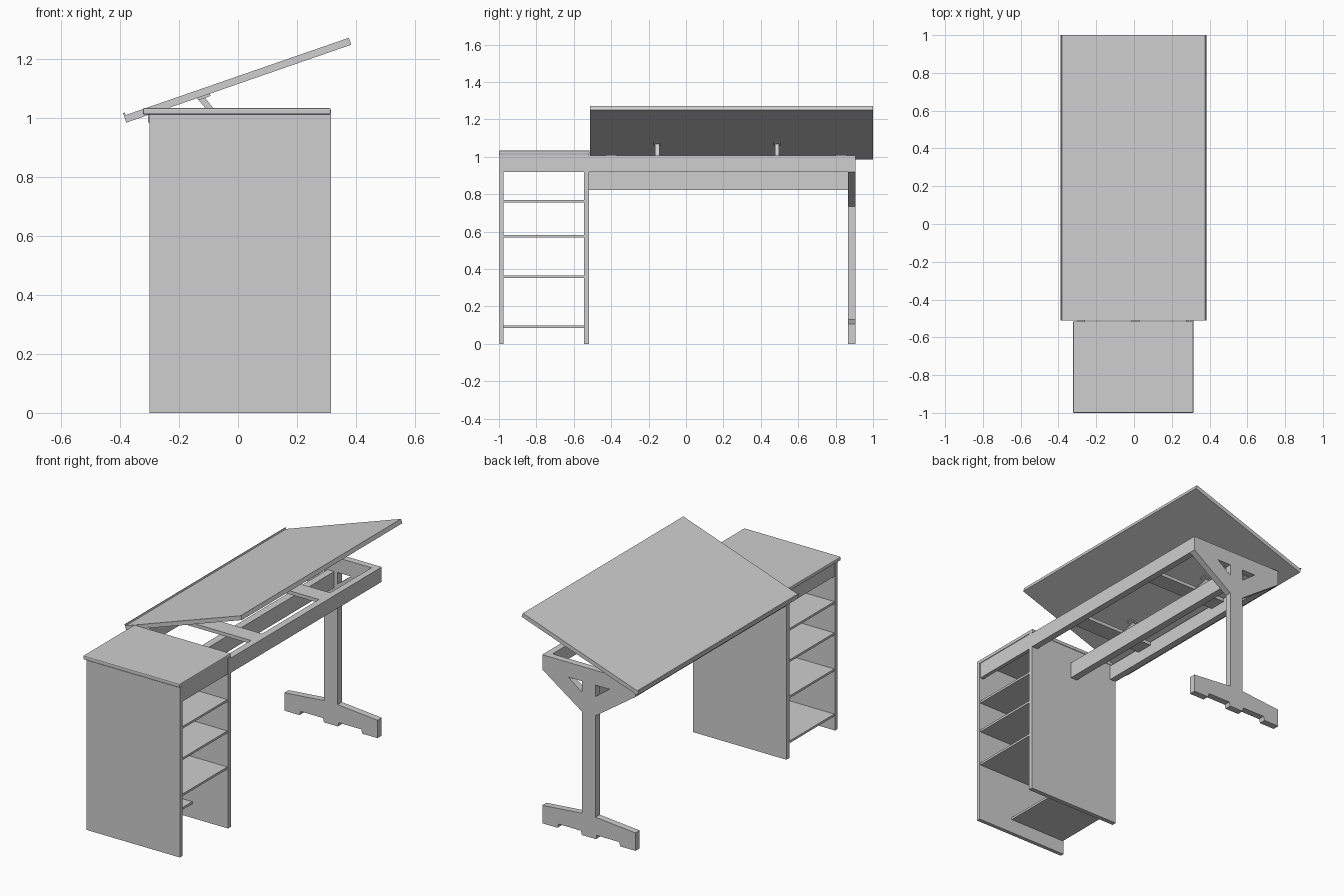
import bpy, bmesh, math
from mathutils import Vector

cube = bpy.data.objects.get("Cube")
if cube:
    bpy.data.objects.remove(cube, do_unlink=True)

grey = bpy.data.materials.new("light_grey")
grey.use_nodes = True
COL = (0.62, 0.62, 0.62, 1.0)
grey.diffuse_color = COL
grey.node_tree.nodes["Principled BSDF"].inputs["Base Color"].default_value = COL


def prism(name, profile, y0, y1):
    """Extrude an x-z outline from y0 to y1."""
    bm = bmesh.new()
    face = bm.faces.new([bm.verts.new((x, y0, z)) for x, z in profile])
    ext = bmesh.ops.extrude_face_region(bm, geom=[face])
    moved = [g for g in ext["geom"] if isinstance(g, bmesh.types.BMVert)]
    bmesh.ops.translate(bm, vec=(0, y1 - y0, 0), verts=moved)
    bmesh.ops.recalc_face_normals(bm, faces=bm.faces)
    me = bpy.data.meshes.new(name)
    bm.to_mesh(me)
    bm.free()
    me.materials.append(grey)
    ob = bpy.data.objects.new(name, me)
    bpy.context.collection.objects.link(ob)
    return ob


def box(name, x0, x1, y0, y1, z0, z1):
    return prism(name, [(x0, z0), (x1, z0), (x1, z1), (x0, z1)], y0, y1)


XL, XR = -0.30, 0.315          # width of cabinet and frame
C = (XL + XR) / 2              # centre line of leg and stretcher
HALF = (XR - XL) / 2
RAIL0, RAIL1 = 0.918, 1.006    # rail heights

# Cabinet
box("cabinet_front_panel", XL, XR, -0.998, -0.975, 0, 1.012)
box("cabinet_back_panel", XL, XR, -0.545, -0.518, 0, 1.012)
top = box("cabinet_top", -0.323, XR, -1.0, -0.515, 1.012, 1.034)
bev = top.modifiers.new("rounded_edges", "BEVEL")
bev.width, bev.segments = 0.005, 2
for i, z in enumerate((0.353, 0.568, 0.755)):
    box(f"shelf_{i + 1}", XL + 0.004, XR - 0.004, -0.975, -0.545, z, z + 0.013)
box("bottom_shelf", XL + 0.004, 0.08, -0.975, -0.545, 0.084, 0.097)
box("cabinet_apron_left", XR - 0.026, XR - 0.004, -0.975, -0.545, RAIL0, 1.012)
box("cabinet_apron_right", XL + 0.004, XL + 0.026, -0.975, -0.545, RAIL0, 1.012)

# Desk frame
box("frame_rail_left", XR - 0.04, XR, -0.518, 0.865, RAIL0, RAIL1)
box("frame_rail_right", XL, XL + 0.04, -0.518, 0.865, RAIL0, RAIL1)
box("frame_end_rail", XL, XR, 0.865, 0.905, RAIL0, RAIL1)
box("stretcher", C - 0.022, C + 0.022, -0.518, 0.865, 0.822, RAIL0)

# End leg: column, two braces leaving triangular openings, and a notched foot
box("leg_column", C - 0.044, C + 0.044, 0.865, 0.905, 0.13, RAIL0)
for side, s in (("left", 1), ("right", -1)):
    pts = [(HALF, RAIL0), (0.135, RAIL0), (0.044, 0.85), (0.044, 0.735)]
    prism(f"leg_brace_{side}", [(C + s * x, z) for x, z in pts], 0.865, 0.905)
half_foot = [(0.046, 0), (0.052, 0.024), (0.20, 0.024), (0.207, 0),
             (HALF, 0), (HALF, 0.107), (0.044, 0.13)]
foot = [(C + x, z) for x, z in half_foot]
foot += [(C - x, z) for x, z in reversed(half_foot)]
prism("leg_foot", foot, 0.865, 0.905)

# Tilted drawing board, placed along its own slope
ANG = math.radians(19.1)
U = Vector((math.cos(ANG), math.sin(ANG)))
N = Vector((-U.y, U.x))
LOW = Vector((-0.379, 0.985))  # lower corner of the underside


def sloped(name, u0, u1, n0, n1, y0, y1):
    pts = [LOW + U * u + N * n for u, n in ((u0, n0), (u1, n0), (u1, n1), (u0, n1))]
    return prism(name, [tuple(p) for p in pts], y0, y1)


sloped("board", 0.006, 0.808, 0, 0.025, -0.512, 1.0)
sloped("board_lip", 0, 0.006, 0, 0.034, -0.512, 1.0)

# Cross bars, each with a prop for the board, and the hinges
for i, y in enumerate((-0.165, 0.475)):
    box(f"cross_bar_{i + 1}", XL + 0.04, XR - 0.04, y - 0.105, y, 0.985, RAIL1)
    prism(f"prop_{i + 1}", [(-0.137, 1.066), (-0.062, 0.975), (-0.046, 0.987),
                            (-0.118, 1.077)], y, y + 0.022)
    sloped(f"prop_cleat_{i + 1}", 0.255, 0.30, -0.008, 0, y - 0.008, y + 0.03)
for i, y in enumerate((-0.43, 0.80)):
    y = max(y, -0.50)
    box(f"hinge_{i + 1}", XL - 0.006, XL, y, y + 0.06, 0.985, 1.012)
